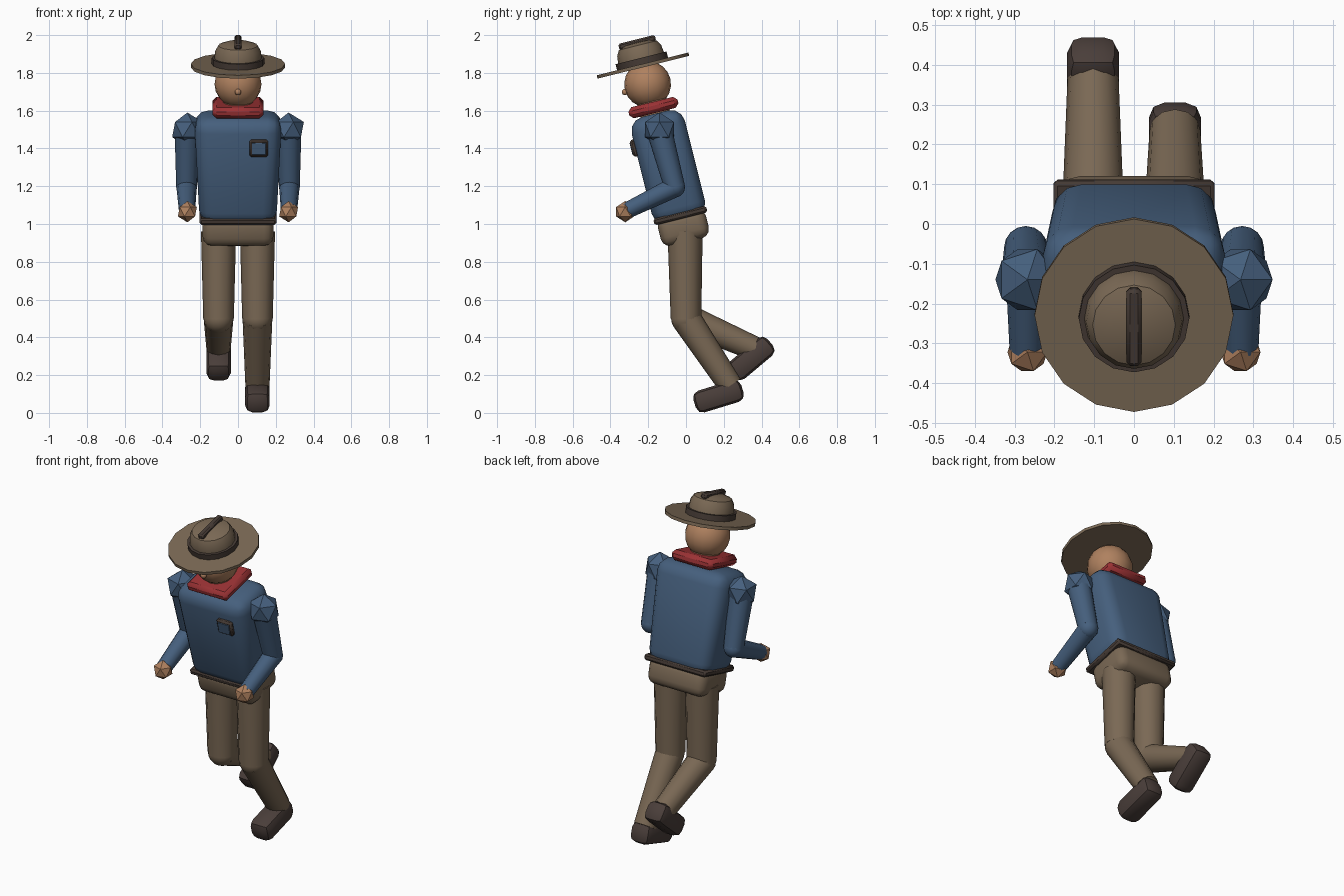
import bpy, bmesh, math
from mathutils import Matrix, Vector

if "Cube" in bpy.data.objects:
    bpy.data.objects.remove(bpy.data.objects["Cube"])


def material(name, rgb):
    m = bpy.data.materials.new(name)
    m.diffuse_color = (*rgb, 1)
    m.use_nodes = True
    m.node_tree.nodes["Principled BSDF"].inputs["Base Color"].default_value = m.diffuse_color
    return m


BLUE = material("shirt blue", (0.06, 0.115, 0.205))
TAN = material("khaki tan", (0.195, 0.14, 0.09))
DARK = material("dark leather", (0.06, 0.043, 0.035))
SHOE = material("boot brown", (0.068, 0.048, 0.042))
SKIN = material("skin", (0.43, 0.22, 0.115))
RED = material("scarf red", (0.33, 0.032, 0.035))

# The upper body leans forward about the belt
LEAN = Matrix.Translation((0, -0.03, 1.045)) @ Matrix.Rotation(math.radians(14), 4, 'X')


def finish(name, bm, mat, matrix=Matrix()):
    bm.transform(matrix)
    bmesh.ops.recalc_face_normals(bm, faces=bm.faces)
    me = bpy.data.meshes.new(name)
    bm.to_mesh(me)
    bm.free()
    me.materials.append(mat)
    me.shade_smooth()
    me.set_sharp_from_angle(angle=math.radians(36))
    ob = bpy.data.objects.new(name, me)
    bpy.context.collection.objects.link(ob)
    return ob


def box(name, mat, size, centre, bevel, segs=2, matrix=LEAN, rot=0, taper=1):
    bm = bmesh.new()
    bmesh.ops.create_cube(bm, size=1)
    for v in bm.verts:
        if v.co.z < 0:
            v.co.x *= taper
    bmesh.ops.scale(bm, vec=size, verts=bm.verts)
    bmesh.ops.bevel(bm, geom=bm.edges[:], offset=bevel, segments=segs,
                    profile=0.5, affect='EDGES')
    local = Matrix.Translation(centre) @ Matrix.Rotation(math.radians(rot), 4, 'X')
    return finish(name, bm, mat, matrix @ local)


def limb(name, mat, a, b, r1, r2, sides=12):
    a, b = Vector(a), Vector(b)
    bm = bmesh.new()
    bmesh.ops.create_cone(bm, cap_ends=True, segments=sides, radius1=r1, radius2=r2,
                          depth=(b - a).length)
    m = Matrix.Translation((a + b) / 2) @ (b - a).to_track_quat('Z', 'Y').to_matrix().to_4x4()
    return finish(name, bm, mat, m)


def ball(name, mat, r, centre, matrix=Matrix(), faceted=False):
    bm = bmesh.new()
    if faceted:
        bmesh.ops.create_icosphere(bm, subdivisions=1, radius=r)
    else:
        bmesh.ops.create_uvsphere(bm, u_segments=16, v_segments=10, radius=r)
    return finish(name, bm, mat, matrix @ Matrix.Translation(centre))


def lathe(name, mat, profile, sides=16):
    bm = bmesh.new()
    verts = [bm.verts.new((r, 0, z)) for r, z in profile]
    edges = [bm.edges.new(p) for p in zip(verts, verts[1:])]
    bmesh.ops.spin(bm, geom=verts + edges, axis=(0, 0, 1), cent=(0, 0, 0),
                   angle=2 * math.pi, steps=sides)
    bmesh.ops.remove_doubles(bm, verts=bm.verts, dist=1e-4)
    return finish(name, bm, mat, LEAN)


# Torso, belt and hips
box("torso", BLUE, (0.465, 0.29, 0.585), (0, 0, 0.263), 0.075, 3, taper=0.87)
box("belt", DARK, (0.405, 0.288, 0.036), (0, 0, 0), 0.01, 1)
box("hips", TAN, (0.375, 0.262, 0.16), (0, 0, -0.065), 0.05, 3)

# Chest pocket: dark frame with a shirt-coloured face
box("pocket_frame", DARK, (0.1, 0.03, 0.092), (0.11, -0.15, 0.405), 0.01, 1)
box("pocket_face", BLUE, (0.074, 0.008, 0.066), (0.11, -0.164, 0.405), 0.002, 1)

# Neck, scarf, head and nose
lathe("neck", SKIN, [(0, 0.5), (0.08, 0.5), (0.08, 0.65), (0, 0.65)])
box("scarf", RED, (0.27, 0.268, 0.06), (0, 0, 0.589), 0.02, 1)
ball("head", SKIN, 0.124, (0, 0, 0.716), LEAN)
ball("nose", SKIN, 0.017, (0, -0.126, 0.705), LEAN)

# Hat
lathe("hat_brim", TAN, [(0, 0.809), (0.25, 0.809), (0.25, 0.827), (0, 0.827)])
lathe("hat_crown", TAN, [(0.128, 0.815), (0.125, 0.86), (0.12, 0.9), (0.104, 0.928),
                         (0.065, 0.942), (0, 0.947)])
lathe("hat_band", DARK, [(0.12, 0.827), (0.139, 0.827), (0.139, 0.86), (0.12, 0.86)])
box("hat_ridge", DARK, (0.037, 0.2, 0.034), (0, 0, 0.944), 0.009, 1)

# Arms
for s, side in ((-1, "left"), (1, "right")):
    elbow = (s * 0.272, -0.06, 1.195)
    ball(side + "_shoulder", BLUE, 0.09, (s * 0.268, -0.14, 1.5), faceted=True)
    limb(side + "_upper_arm", BLUE, (s * 0.268, -0.145, 1.51), elbow, 0.068, 0.055)
    ball(side + "_elbow", BLUE, 0.055, elbow)
    limb(side + "_forearm", BLUE, elbow, (s * 0.27, -0.315, 1.07), 0.054, 0.043)
    ball(side + "_hand", SKIN, 0.056, (s * 0.268, -0.322, 1.065), faceted=True)

# Legs: one planted behind, one lifted; (side, x, ankle, boot centre, boot pitch)
for side, x, ankle, boot, pitch in (
        ("left", -0.103, (0.375, 0.335), (0.345, 0.288), 40),
        ("right", 0.103, (0.235, 0.145), (0.172, 0.088), 17)):
    knee = (x, 0.0, 0.5)
    limb(side + "_thigh", TAN, (x, -0.005, 0.96), knee, 0.093, 0.081)
    ball(side + "_knee", TAN, 0.079, knee)
    limb(side + "_shin", TAN, knee, (x, *ankle), 0.079, 0.064)
    box(side + "_boot", SHOE, (0.13, 0.265, 0.12), (x, *boot), 0.038, 2, Matrix(), pitch)
